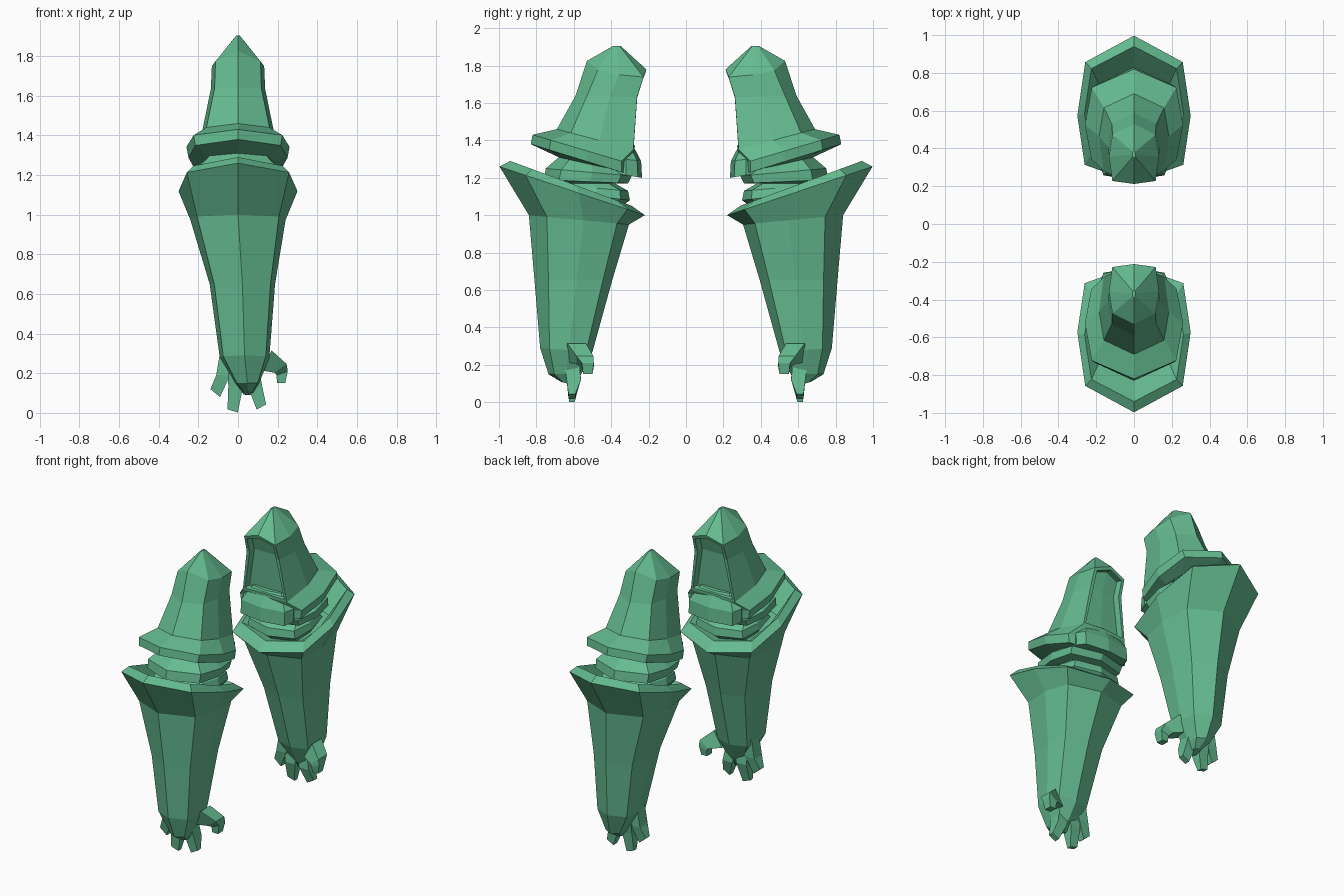
import bpy, bmesh

SQUARE = [(-1, -1), (1, -1), (1, 1), (-1, 1)]

mat = bpy.data.materials.new("green")
mat.diffuse_color = (0.13, 0.5, 0.28, 1)


def tilted_ring(yi, zi, yo, zo, rx, cx=0.0, lift=0.0, inner=.76):
    """Octagon running from the inner point (yi, zi) to the outer point (yo, zo).
    'inner' squares off the body-facing corners, 'lift' raises the middle line."""
    octagon = [(0, -1), (.87, -inner), (1, -.09), (.86, .64),
               (0, 1), (-.86, .64), (-1, -.09), (-.87, -inner)]
    return [(cx + rx * u,
             (yi + yo) / 2 + (yo - yi) / 2 * v,
             (zi + zo) / 2 + (zo - zi) / 2 * v + lift * (1 - abs(u))) for u, v in octagon]


def flat_ring(x, y, z, w, d, slope=0.0):
    return [(x + w * u, y + d * v, z + slope * u) for u, v in SQUARE]


def loft(name, rings, recess=None):
    """Skin a stack of rings, then mirror it to the other side of y = 0."""
    bm = bmesh.new()
    vs = [[bm.verts.new(p) for p in r] for r in rings]
    n = len(vs[0])
    panel = []
    for i, (a, b) in enumerate(zip(vs, vs[1:])):
        for k in range(n):
            f = bm.faces.new((a[k], a[(k + 1) % n], b[(k + 1) % n], b[k]))
            if recess and i in recess and k in (0, n - 1):
                panel.append(f)
    bm.faces.new(vs[0][::-1])
    bm.faces.new(vs[-1])
    bmesh.ops.recalc_face_normals(bm, faces=bm.faces[:])
    if panel:
        bmesh.ops.inset_region(bm, faces=panel, thickness=.022, depth=0)
        bmesh.ops.inset_region(bm, faces=panel, thickness=.006, depth=-.04)
    me = bpy.data.meshes.new(name)
    bm.to_mesh(me)
    bm.free()
    me.materials.append(mat)
    ob = bpy.data.objects.new(name, me)
    bpy.context.collection.objects.link(ob)
    m = ob.modifiers.new("other_arm", 'MIRROR')
    m.use_axis = (False, True, False)
    m.use_mirror_merge = False
    return ob


# forearm with flared, hollow-topped cuff
loft("forearm", [tilted_ring(*r) for r in [
    (.60, .09, .67, .11, .025, .05),
    (.56, .15, .735, .15, .06, .047),
    (.50, .27, .78, .29, .125, .033),
    (.395, .65, .81, .65, .165, .022),
    (.305, .95, .84, 1.0, .24, 0),
    (.22, 1.0, .997, 1.26, .30, 0),
    (.29, 1.05, .94, 1.29, .262, 0),
    (.37, 1.04, .78, 1.12, .20, 0)]])

# ribbed elbow joint
loft("elbow_joint", [tilted_ring(*r) for r in [
    (.38, 1.02, .68, 1.09, .16),
    (.30, 1.08, .72, 1.13, .20),
    (.31, 1.13, .67, 1.16, .19),
    (.38, 1.17, .65, 1.17, .165),
    (.31, 1.17, .76, 1.19, .22),
    (.29, 1.21, .75, 1.25, .225),
    (.36, 1.25, .68, 1.31, .165)]])

# upper arm with skirt at the bottom, pitched shoulder and recessed inner panel
loft("upper_arm", [tilted_ring(*r) for r in [
    (.37, 1.24, .68, 1.31, .18),
    (.28, 1.21, .83, 1.38, .25),
    (.28, 1.27, .82, 1.43, .26),
    (.275, 1.35, .69, 1.46, .185, 0, 0, .97),
    (.255, 1.63, .59, 1.64, .137, 0, 0, .96),
    (.212, 1.73, .53, 1.775, .132, 0, .05, .9),
    (.35, 1.905, .39, 1.905, .008)]], recess=(3, 4))

# flap in the crook of the elbow, sloping out from the inner panel
loft("elbow_flap", [tilted_ring(*r) for r in [
    (.235, 1.20, .42, 1.23, .185),
    (.24, 1.29, .42, 1.31, .185),
    (.29, 1.385, .42, 1.40, .12)]])

# fingers: centre, half width, half depth, tilt across the width
FINGERS = {
    "little_finger": [(-.05, .60, .31, .04, .04, 0), (-.075, .60, .19, .035, .04, 0),
                      (-.115, .60, .10, .024, .02, -.02)],
    "ring_finger": [(-.01, .61, .20, .04, .04, 0), (-.012, .60, .13, .037, .038, 0),
                    (-.027, .61, .01, .026, .015, -.008)],
    "middle_finger": [(.07, .61, .20, .04, .04, 0), (.09, .60, .12, .035, .038, 0),
                      (.118, .61, .03, .024, .018, .013)],
    "thumb": [(.14, .585, .265, .03, .05, .05), (.215, .54, .225, .03, .045, .022),
              (.223, .525, .20, .028, .032, .01), (.217, .525, .15, .021, .025, 0)],
}
for name, stack in FINGERS.items():
    loft(name, [flat_ring(*s) for s in stack])
